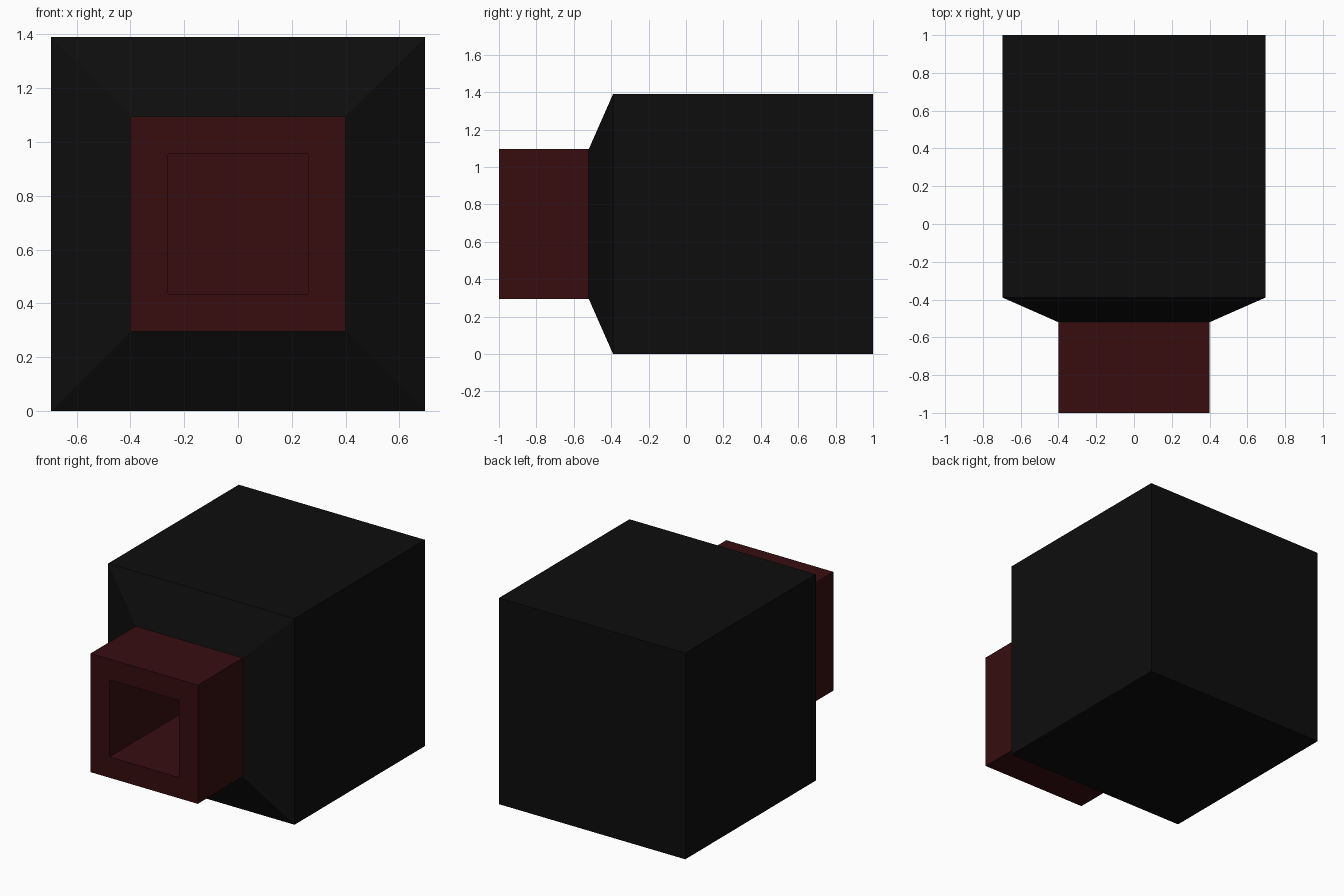
import bpy, bmesh

if "Cube" in bpy.data.objects:
    bpy.data.objects.remove(bpy.data.objects["Cube"])

CZ = 0.695  # height of the shared centre axis


def square_loft(name, sections, color, cap_start=False, cap_end=False):
    """Skin square cross-sections (y, half width) along the y axis."""
    bm = bmesh.new()
    rings = []
    for y, h in sections:
        rings.append([bm.verts.new((sx * h, y, CZ + sz * h))
                      for sx, sz in ((-1, -1), (1, -1), (1, 1), (-1, 1))])
    for a, b in zip(rings, rings[1:]):
        for i in range(4):
            j = (i + 1) % 4
            bm.faces.new((a[i], a[j], b[j], b[i]))
    if cap_start:
        bm.faces.new(rings[0][::-1])
    if cap_end:
        bm.faces.new(rings[-1])
    bmesh.ops.recalc_face_normals(bm, faces=bm.faces)
    mesh = bpy.data.meshes.new(name)
    bm.to_mesh(mesh)
    bm.free()
    mat = bpy.data.materials.new(name + "_color")
    mat.diffuse_color = color
    mat.use_nodes = True
    mat.node_tree.nodes["Principled BSDF"].inputs["Base Color"].default_value = mat.diffuse_color
    mesh.materials.append(mat)
    obj = bpy.data.objects.new(name, mesh)
    bpy.context.collection.objects.link(obj)
    return obj


# Housing: box with a tapered front, open where the nozzle joins
square_loft("housing", [(-0.52, 0.40), (-0.39, 0.695), (1.0, 0.695)],
            (0.004, 0.004, 0.004, 1), cap_end=True)

# Nozzle: outer sleeve, front rim, then a deep square bore with a back wall
square_loft("nozzle", [(-0.52, 0.40), (-1.0, 0.40), (-1.0, 0.26), (-0.15, 0.26)],
            (0.038, 0.004, 0.005, 1), cap_end=True)
